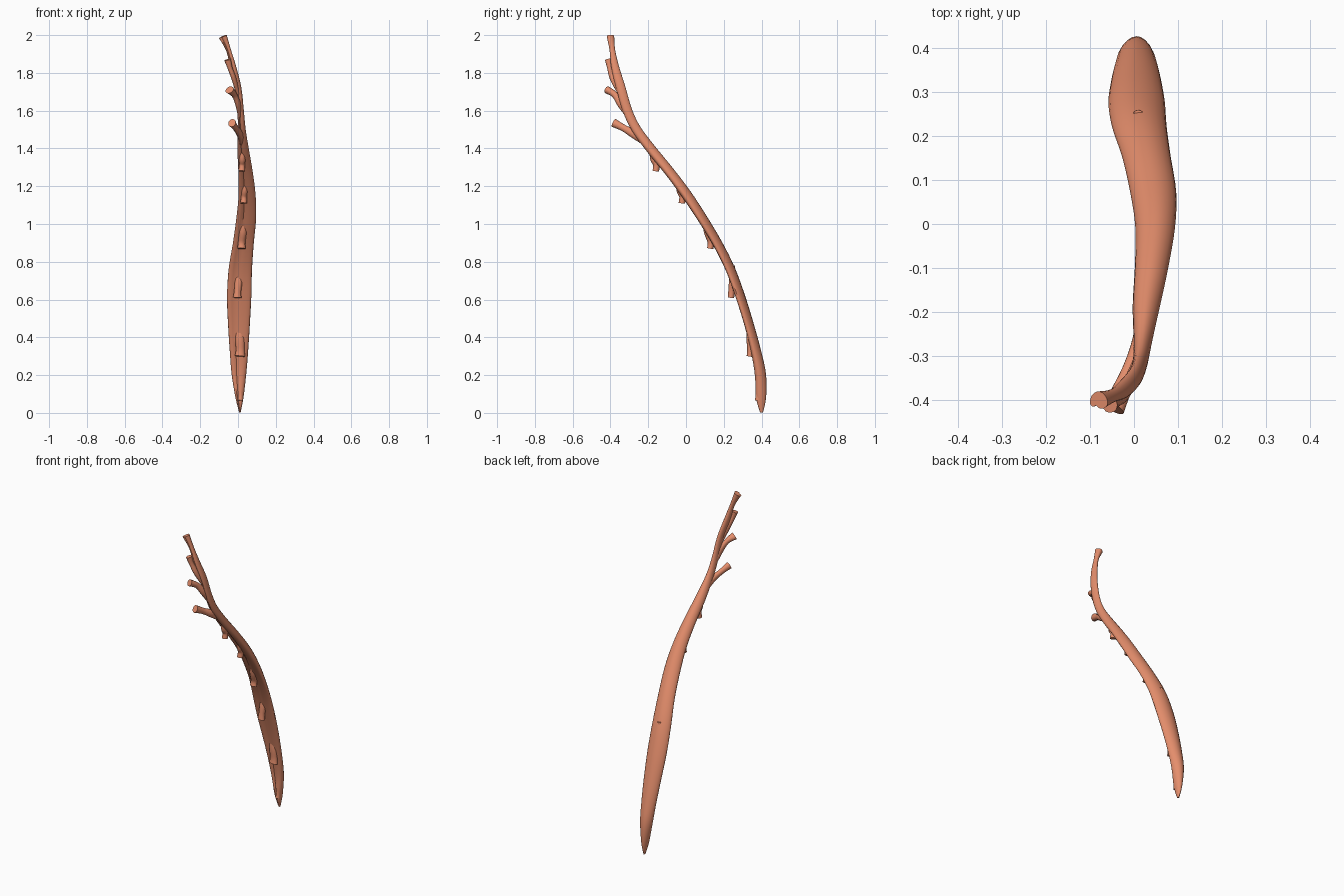
import bpy, bmesh, math
from mathutils import Vector

if "Cube" in bpy.data.objects:
    bpy.data.objects.remove(bpy.data.objects["Cube"])

mat = bpy.data.materials.new("muscle_red")
mat.diffuse_color = (0.78, 0.27, 0.15, 1)
mat.use_nodes = True
mat.node_tree.nodes["Principled BSDF"].inputs["Base Color"].default_value = mat.diffuse_color


def spline(rows, steps):
    """Catmull-Rom through rows of (x, y, z, half width, half thickness)."""
    out = []
    for i in range(len(rows) - 1):
        p = [rows[max(0, min(len(rows) - 1, i + k))] for k in (-1, 0, 1, 2)]
        for s in range(steps):
            t = s / steps
            out.append([0.5 * (2 * b + (c - a) * t + (2 * a - 5 * b + 4 * c - d) * t * t
                               + (3 * b - a - 3 * c + d) * t ** 3) for a, b, c, d in zip(*p)])
    return out + [list(rows[-1])]


def strand(name, rows, steps=4, sides=16, curl=0.0, ridge=0.0):
    """Sweep a flattened, optionally curled, oval along the path."""
    pts = spline(rows, steps)
    bm = bmesh.new()
    rings = []
    for i, (x, y, z, w, h) in enumerate(pts):
        a, b = pts[max(i - 1, 0)], pts[min(i + 1, len(pts) - 1)]
        t = Vector(b[:3]) - Vector(a[:3])
        t.normalize()
        side = Vector((1, 0, 0))
        side = (side - t * side.dot(t)).normalized()
        n = side.cross(t).normalized()      # front-facing normal
        if n.y > 0:
            n = -n
        ring = []
        for k in range(sides):
            ang = 2 * math.pi * k / sides
            u, v = math.cos(ang), math.sin(ang)
            off = h * v + curl * w * u * u
            if v > 0:
                off -= ridge * h * math.exp(-((u + 0.3) / 0.25) ** 2)
            ring.append(bm.verts.new(Vector((x, y, z)) + side * w * u + n * off))
        rings.append(ring)
    for r, q in zip(rings, rings[1:]):
        for k in range(sides):
            j = (k + 1) % sides
            bm.faces.new((r[k], r[j], q[j], q[k]))
    bm.faces.new(rings[0])
    bm.faces.new(rings[-1])
    bmesh.ops.recalc_face_normals(bm, faces=bm.faces)
    me = bpy.data.meshes.new(name)
    bm.to_mesh(me)
    bm.free()
    me.materials.append(mat)
    ob = bpy.data.objects.new(name, me)
    bpy.context.collection.objects.link(ob)
    bpy.ops.object.select_all(action='DESELECT')
    ob.select_set(True)
    bpy.context.view_layer.objects.active = ob
    bpy.ops.object.shade_smooth_by_angle(angle=math.radians(45))
    return ob


# Long flat muscle belly, tapering into the top tendon
strand("muscle_belly", [
    (.010, .400, .003, .004, .008), (.008, .397, .08, .021, .027),
    (.005, .394, .20, .038, .030), (.005, .372, .32, .048, .027),
    (.005, .336, .46, .057, .025), (.006, .290, .61, .064, .025),
    (.012, .235, .76, .062, .025), (.028, .165, .90, .055, .025),
    (.044, .080, 1.04, .052, .026), (.048, .000, 1.16, .045, .027),
    (.040, -.090, 1.28, .038, .026), (.028, -.180, 1.39, .031, .026),
    (.020, -.262, 1.50, .021, .025), (.014, -.310, 1.60, .017, .025),
    (.002, -.345, 1.72, .016, .025), (-.025, -.375, 1.83, .016, .021),
    (-.050, -.390, 1.92, .013, .015), (-.080, -.400, 1.993, .022, .020),
], sides=20, curl=0.22, ridge=0.35)

# Front slips: merge with the belly above, end in a blunt nub below
# (nub x, nub y, nub z, merge x, merge y, merge z, half width)
slips = [
    (.012, .382, .065, .010, .385, .26, .015),
    (.010, .338, .300, .010, .335, .48, .027),
    (-.004, .238, .610, .010, .250, .78, .022),
    (.018, .128, .870, .035, .095, 1.04, .022),
    (.030, -.022, 1.110, .040, -.045, 1.24, .018),
    (.020, -.160, 1.280, .025, -.185, 1.40, .018),
]
for i, (x, y, z, mx, my, mz, w) in enumerate(slips):
    rows = [(x, y, z, w, .017), (x + .002, y + .003, z + .035, w * .85, .017)]
    rows += [(x + (mx - x) * f, y + (my - y) * f, z + (mz - z) * f, w * s, .018 * s)
             for f, s in ((.55, .9), (1, .5))]
    strand(f"front_slip_{i + 1}", rows, sides=12)

# Upper branches: curve away from the tendon and flare at the tip
branches = [
    [(.018, -.215, 1.425, .012, .012), (.010, -.275, 1.475, .017, .022),
     (-.012, -.330, 1.508, .015, .018), (-.032, -.382, 1.535, .021, .023)],
    [(.010, -.305, 1.57, .010, .012), (.000, -.342, 1.635, .015, .022),
     (-.020, -.378, 1.685, .015, .017), (-.045, -.418, 1.71, .025, .020)],
    [(.000, -.348, 1.69, .010, .012), (-.022, -.385, 1.77, .013, .018),
     (-.042, -.402, 1.825, .013, .015), (-.055, -.411, 1.87, .018, .018)],
]
for i, rows in enumerate(branches):
    strand(f"upper_branch_{i + 1}", rows, sides=12)
